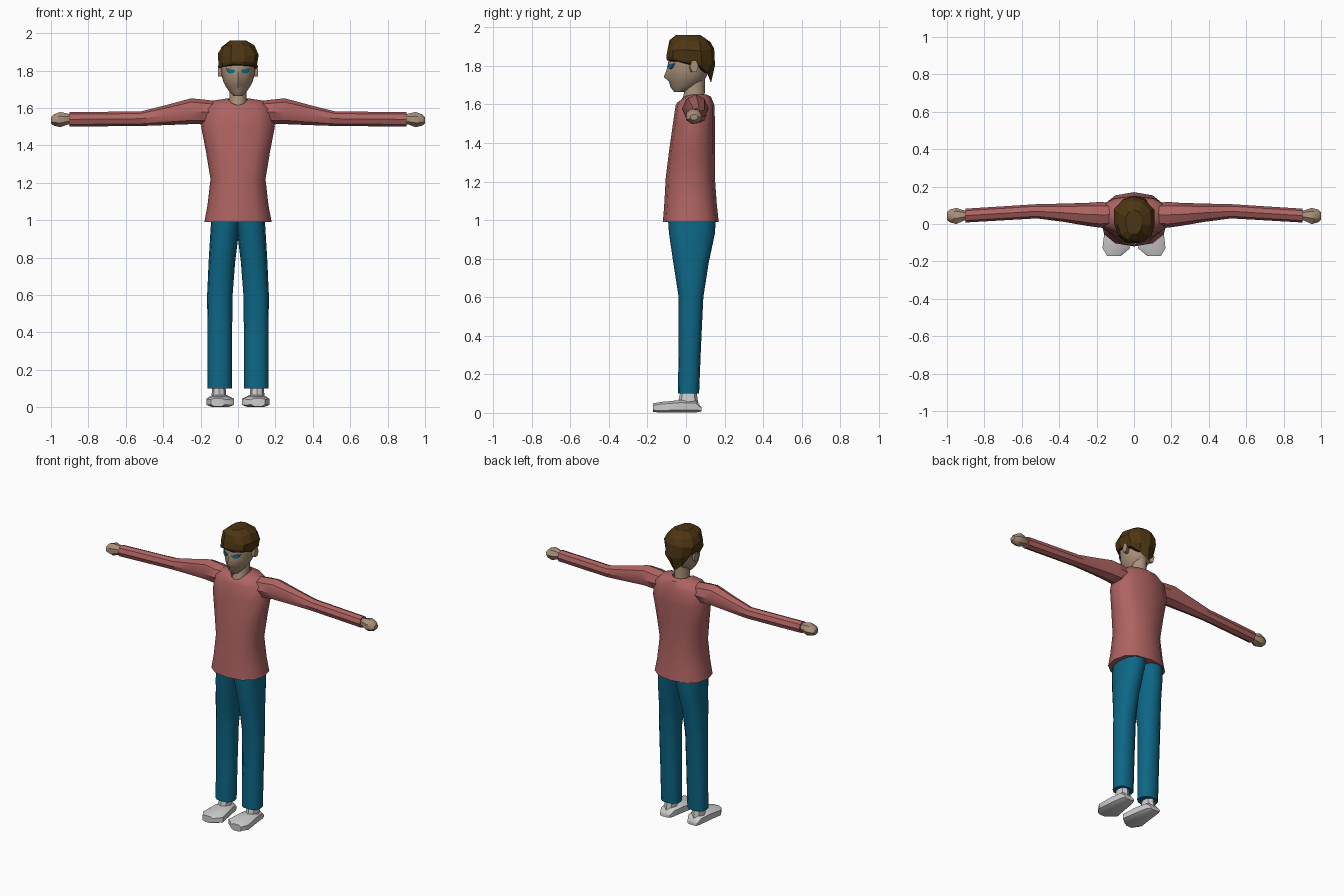
import bpy, bmesh, math, random
from math import sin, cos, pi

if "Cube" in bpy.data.objects:
    bpy.data.objects.remove(bpy.data.objects["Cube"])

random.seed(4)


def material(name, rgb):
    m = bpy.data.materials.new(name)
    m.diffuse_color = (*rgb, 1)
    m.use_nodes = True
    m.node_tree.nodes["Principled BSDF"].inputs["Base Color"].default_value = m.diffuse_color
    return m


SKIN = material("skin", (0.40, 0.28, 0.19))
HAIR = material("dark brown", (0.075, 0.036, 0.006))
SHIRT = material("dusty red", (0.42, 0.125, 0.12))
DENIM = material("blue denim", (0.004, 0.135, 0.24))
SHOE = material("light grey", (0.60, 0.60, 0.60))
EYE = material("eye blue", (0.004, 0.16, 0.27))


def ring(axis, pos, u0, u1, v0, v1, n=12, power=1.0, start=0.0):
    """Oval (or boxy, power < 1) ring across an axis, given its extents."""
    pts = []
    for i in range(n):
        a = 2 * pi * i / n + start
        c, s = cos(a), sin(a)
        u = (u0 + u1) / 2 + (u1 - u0) / 2 * math.copysign(abs(c) ** power, c)
        v = (v0 + v1) / 2 + (v1 - v0) / 2 * math.copysign(abs(s) ** power, s)
        pts.append({"x": (pos, u, v), "y": (u, pos, v), "z": (u, v, pos)}[axis])
    return pts


def finish(name, bm, mat, mirror=False, smooth=True):
    bmesh.ops.recalc_face_normals(bm, faces=bm.faces)
    me = bpy.data.meshes.new(name)
    bm.to_mesh(me)
    bm.free()
    me.materials.append(mat)
    ob = bpy.data.objects.new(name, me)
    bpy.context.collection.objects.link(ob)
    if smooth:
        for p in me.polygons:
            p.use_smooth = True
        me.set_sharp_from_angle(angle=math.radians(42))
    if mirror:
        ob.modifiers.new("mirror", "MIRROR")
        ob.modifiers["mirror"].use_mirror_merge = False
    return ob


def loft(name, rings, mat, mirror=False, smooth=True, cap_end=True):
    bm = bmesh.new()
    rows = [[bm.verts.new(p) for p in r] for r in rings]
    n = len(rows[0])
    for a, b in zip(rows, rows[1:]):
        for i in range(n):
            j = (i + 1) % n
            bm.faces.new((a[i], a[j], b[j], b[i]))
    bm.faces.new(rows[0])
    if cap_end:
        bm.faces.new(rows[-1])
    return finish(name, bm, mat, mirror, smooth)


def drop_front(pts, amount):
    """Lower the front of a ring, for the V-shaped collar."""
    n = len(pts)
    return [(x, y, z - amount * max(0, -sin(2 * pi * i / n)) ** 2)
            for i, (x, y, z) in enumerate(pts)]


# Shirt body: height, half width, front, back, collar drop
body = [(0.99, 0.18, -0.12, 0.17, 0), (1.08, 0.163, -0.113, 0.16, 0),
        (1.22, 0.147, -0.105, 0.15, 0), (1.36, 0.17, -0.088, 0.15, 0),
        (1.50, 0.197, -0.068, 0.15, 0), (1.595, 0.185, -0.054, 0.148, 0),
        (1.64, 0.13, -0.045, 0.13, 0.03), (1.652, 0.055, -0.035, 0.105, 0.037)]
loft("shirt_body", [drop_front(ring("z", z, -w, w, f, b, power=0.85), d)
                    for z, w, f, b, d in body], SHIRT, cap_end=False)

# Sleeves: x, front, back, bottom, top
sleeve = [(0.10, -0.01, 0.11, 1.52, 1.635), (0.18, -0.02, 0.118, 1.513, 1.645),
          (0.25, -0.01, 0.113, 1.514, 1.652), (0.38, 0.012, 0.109, 1.509, 1.617),
          (0.52, 0.03, 0.106, 1.504, 1.582), (0.90, 0.008, 0.082, 1.501, 1.578)]
loft("sleeve", [ring("x", x, f, b, lo, hi, 8) for x, f, b, lo, hi in sleeve],
     SHIRT, mirror=True)

# Hands as closed fists
hand = [(0.88, 0.02, 0.07, 1.515, 1.565), (0.91, 0.015, 0.073, 1.511, 1.571),
        (0.95, -0.005, 0.086, 1.497, 1.58), (0.985, 0.006, 0.077, 1.505, 1.567),
        (1.0, 0.02, 0.062, 1.518, 1.55)]
loft("hand", [ring("x", x, f, b, lo, hi, 7) for x, f, b, lo, hi in hand],
     SKIN, mirror=True)

# Trouser legs: height, inner, outer, front, back
leg = [(0.10, 0.033, 0.162, -0.042, 0.068), (0.35, 0.032, 0.163, -0.038, 0.078),
       (0.60, 0.029, 0.165, -0.038, 0.09), (0.78, 0.015, 0.157, -0.066, 0.118),
       (0.93, -0.004, 0.148, -0.088, 0.15), (1.01, -0.02, 0.143, -0.094, 0.155)]
loft("trouser_leg", [ring("z", z, i, o, f, b, 12, 0.85) for z, i, o, f, b in leg],
     DENIM, mirror=True)

# Shoes: y, inner, outer, bottom, top
shoe = [(0.08, 0.065, 0.14, 0.008, 0.03), (0.05, 0.05, 0.15, 0.0, 0.065),
        (-0.03, 0.035, 0.16, 0.0, 0.068), (-0.13, 0.018, 0.172, 0.0, 0.058),
        (-0.172, 0.07, 0.145, 0.004, 0.05)]
loft("shoe", [ring("y", y, i, o, lo, hi, 8, 0.6, pi / 8) for y, i, o, lo, hi in shoe],
     SHOE, mirror=True)
loft("shoe_ankle", [ring("z", 0.02, 0.055, 0.15, -0.05, 0.072, 8),
                    ring("z", 0.06, 0.063, 0.142, -0.04, 0.062, 8),
                    ring("z", 0.13, 0.068, 0.135, -0.025, 0.052, 8)],
     SHOE, mirror=True)

# Neck, wide at the base to fill the collar
loft("neck", [ring("z", 1.605, -0.055, 0.055, -0.028, 0.103),
              ring("z", 1.65, -0.046, 0.046, -0.012, 0.097),
              ring("z", 1.75, -0.046, 0.046, -0.005, 0.1)], SKIN)

# Head: height, half width, front, back, nose push on the front point
head = [(1.664, 0.022, -0.06, 0.0, 0), (1.69, 0.048, -0.077, 0.055, 0.004),
        (1.72, 0.068, -0.084, 0.09, 0.004), (1.742, 0.079, -0.088, 0.105, 0.028),
        (1.775, 0.088, -0.09, 0.115, 0.012), (1.82, 0.092, -0.09, 0.12, 0.002),
        (1.88, 0.09, -0.085, 0.12, 0), (1.92, 0.06, -0.06, 0.09, 0)]
rings = []
for z, w, f, b, push in head:
    pts = ring("z", z, -w, w, f, b)
    x, y, _ = pts[9]
    pts[9] = (x, y - push, z)
    rings.append(pts)
loft("head", rings, SKIN)

# Ears
loft("ear", [ring("x", 0.08, 0.015, 0.05, 1.765, 1.82, 6),
             ring("x", 0.108, 0.02, 0.065, 1.765, 1.832, 6)], SKIN, mirror=True)

# Eyes: thin tapered plates that follow the face
bm = bmesh.new()


def face_y(x):
    return 0.0125 - 0.1025 * math.sqrt(1 - (x / 0.09) ** 2) - 0.006


outline = [(0.02, 1.79), (0.042, 1.784), (0.055, 1.792), (0.064, 1.812),
           (0.042, 1.81), (0.016, 1.802)]
eye_verts = [bm.verts.new((x, face_y(x), z)) for x, z in outline]
plate = bm.faces.new(eye_verts)
extruded = bmesh.ops.extrude_face_region(bm, geom=[plate])
for v in extruded["geom"]:
    if isinstance(v, bmesh.types.BMVert):
        v.co.y += 0.008
finish("eye", bm, EYE, mirror=True, smooth=False)

# Hair: faceted cap, low at the nape and cut short above the face
N = 11


def hairline(a):
    s = sin(a)
    return 1.815 - 0.10 * max(0, s) ** 3 + 0.018 * max(0, -s)


hair = []
for z, w, f, b, jit in [(None, 0.1, -0.1, 0.135, 0.006), (1.835, 0.106, -0.107, 0.15, 0.004),
                        (1.885, 0.112, -0.106, 0.15, 0.007), (1.93, 0.09, -0.09, 0.13, 0.007),
                        (1.96, 0.045, -0.055, 0.075, 0.0)]:
    row = []
    for i, (x, y, h) in enumerate(ring("z", z or 0, -w, w, f, b, N, 0.9, pi / 2)):
        a = 2 * pi * i / N + pi / 2
        if z is None:
            h = hairline(a)
            x *= 1 - 0.2 * max(0, sin(a))
        elif z == 1.835:
            h += 0.015 * max(0, -sin(a)) - 0.03 * max(0, sin(a))
        row.append((x + random.uniform(-jit, jit), y + random.uniform(-jit, jit),
                    h + random.uniform(-jit, jit)))
    hair.append(row)
loft("hair", hair, HAIR, smooth=False)
